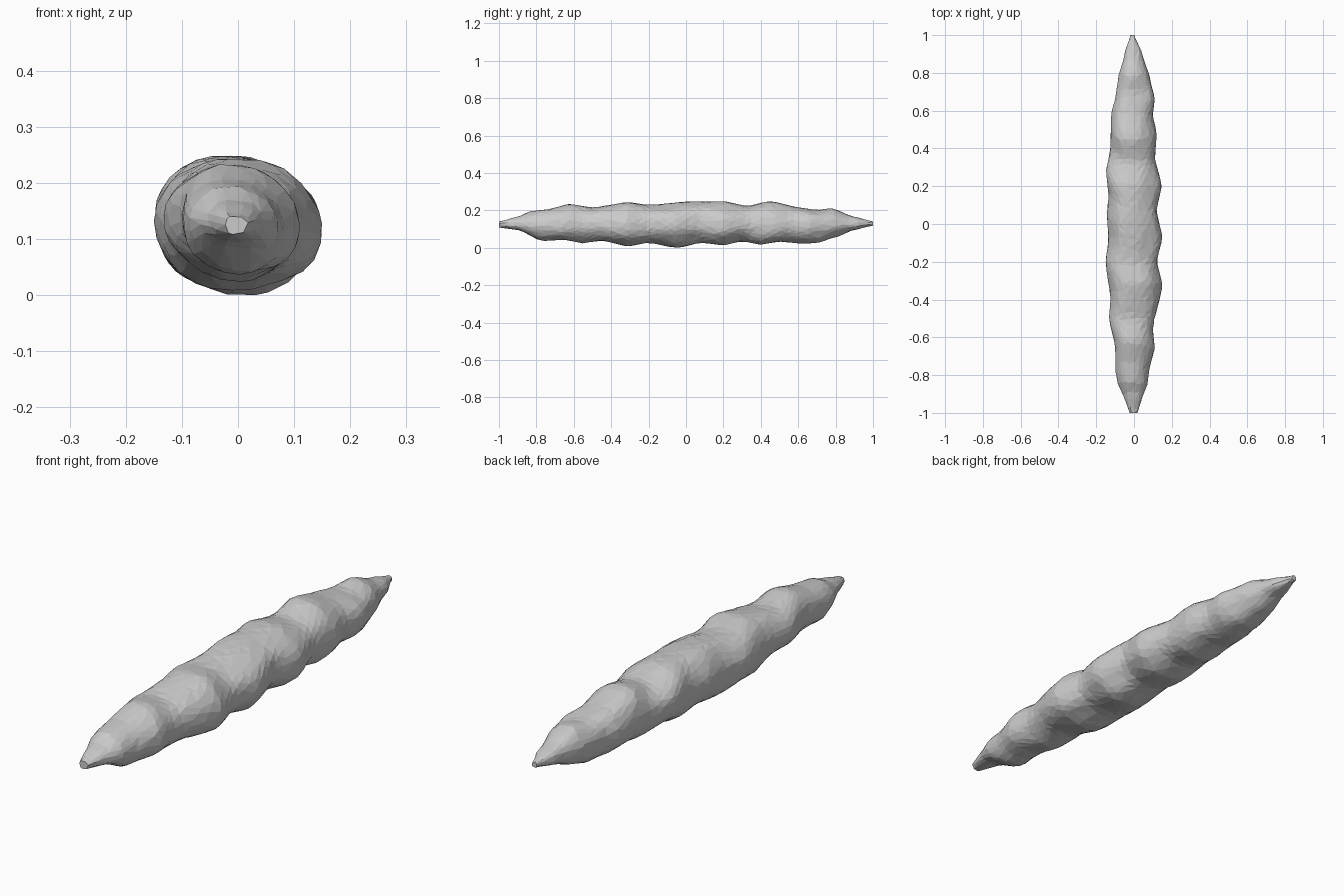
import bpy, bmesh, math, random
from mathutils import Vector, noise

if "Cube" in bpy.data.objects:
    bpy.data.objects.remove(bpy.data.objects["Cube"])

random.seed(4)

# Silhouette profiles along y: (y, distance or height)
LEFT = [(-1, -.022), (-.95, -.042), (-.83, -.09), (-.78, -.098), (-.65, -.1), (-.5, -.132), (-.4, -.125),
        (-.2, -.15), (-.07, -.135), (.05, -.145), (.15, -.135), (.28, -.147), (.4, -.125), (.6, -.12),
        (.66, -.1), (.77, -.085), (.9, -.05), (1, -.02)]
RIGHT = [(-1, .018), (-.95, .035), (-.83, .075), (-.78, .08), (-.65, .11), (-.56, .1), (-.32, .15),
         (-.2, .122), (-.07, .15), (.07, .12), (.2, .146), (.35, .112), (.48, .12), (.58, .1),
         (.66, .11), (.77, .085), (.9, .045), (1, .002)]
TOP = [(-1, .145), (-.9, .17), (-.83, .2), (-.75, .208), (-.62, .238), (-.5, .22), (-.31, .248),
       (-.2, .233), (.05, .253), (.2, .252), (.33, .228), (.45, .253), (.6, .22), (.7, .207),
       (.78, .215), (.9, .17), (1, .145)]
BOTTOM = [(-1, .112), (-.9, .1), (-.77, .04), (-.65, .047), (-.55, .028), (-.45, .042), (-.31, .012),
          (-.2, .03), (-.05, .003), (.08, .03), (.2, .018), (.3, .038), (.4, .02), (.5, .037),
          (.62, .025), (.7, .03), (.8, .06), (.9, .1), (1, .122)]


def sample(profile, y):
    for (y0, v0), (y1, v1) in zip(profile, profile[1:]):
        if y <= y1:
            t = (y - y0) / (y1 - y0)
            t = .5 * t + .5 * t * t * (3 - 2 * t)
            return v0 + (v1 - v0) * t
    return profile[-1][1]


RINGS, SIDES = 76, 26
bm = bmesh.new()
rings = []
for i in range(RINGS + 1):
    y0 = -1 + 2 * i / RINGS
    end = i in (0, RINGS)
    ring = []
    for k in range(SIDES):
        a = 2 * math.pi * (k + .5 * (i % 2)) / SIDES
        y = y0 if end else max(-1, min(1, y0 + random.uniform(-.007, .007)))
        l, r, t, b = (sample(p, y) for p in (LEFT, RIGHT, TOP, BOTTOM))
        fade = min(1, (1 - abs(y)) * 4)
        cx, cz = -.01 - .012 * fade * math.sin(a), .132 + .01 * fade * -math.cos(a)
        c, s = math.cos(a), math.sin(a)
        ex = 2 / 2.15
        px = math.copysign(abs(c) ** ex, c)
        pz = math.copysign(abs(s) ** ex, s)
        x = cx + px * ((r - cx) if c > 0 else (cx - l))
        z = cz + pz * ((t - cz) if s > 0 else (cz - b))
        # small lumps on the diagonals, keeping the silhouettes
        lump = .012 * fade * abs(math.sin(2 * a)) * noise.noise(Vector((x * 9, y * 7, z * 9)))
        ring.append(bm.verts.new((x + lump * c, y, z + lump * s)))
    rings.append(ring)

# Skin between the staggered rings with triangles
for i, (p, q) in enumerate(zip(rings, rings[1:])):
    for k in range(SIDES):
        n = (k + 1) % SIDES
        if i % 2 == 0:
            tris = ((p[k], p[n], q[k]), (p[n], q[n], q[k]))
        else:
            tris = ((p[k], p[n], q[n]), (p[k], q[n], q[k]))
        for tri in tris:
            bm.faces.new(tri)
bm.faces.new(rings[0])
bm.faces.new(rings[-1])
bmesh.ops.recalc_face_normals(bm, faces=bm.faces)

# Rest on the ground
low = min(v.co.z for v in bm.verts)
bmesh.ops.translate(bm, verts=bm.verts, vec=(0, 0, -low))

mesh = bpy.data.meshes.new("lumpy_body")
bm.to_mesh(mesh)
bm.free()
body = bpy.data.objects.new("lumpy_body", mesh)
bpy.context.collection.objects.link(body)

# Irregular flat facets
dec = body.modifiers.new("facets", 'DECIMATE')
dec.ratio = .5
